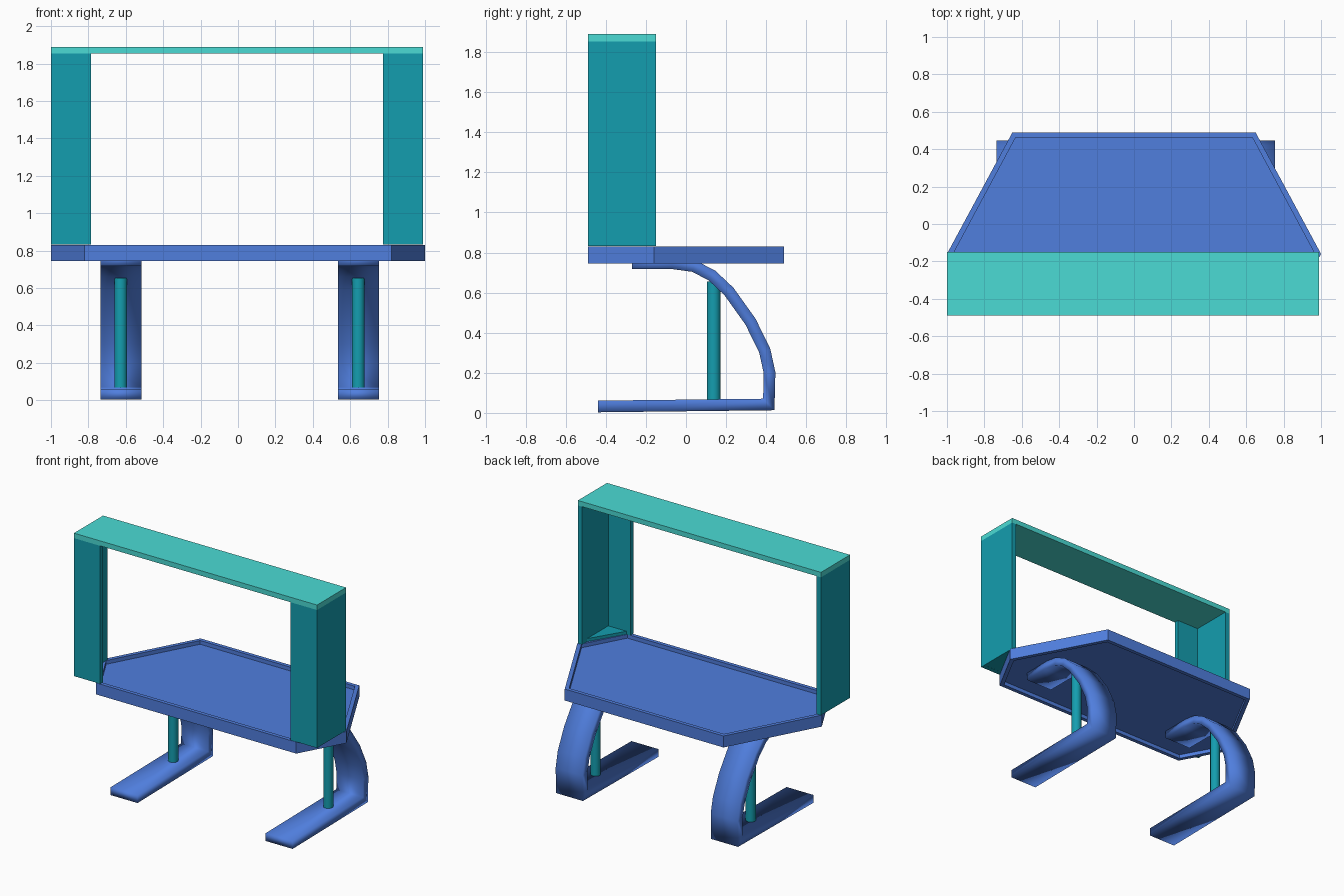
import bpy, bmesh
from mathutils import Vector

if "Cube" in bpy.data.objects:
    bpy.data.objects.remove(bpy.data.objects["Cube"])


def material(name, rgb):
    m = bpy.data.materials.new(name)
    m.diffuse_color = (*rgb, 1)
    m.use_nodes = True
    m.node_tree.nodes["Principled BSDF"].inputs["Base Color"].default_value = m.diffuse_color
    return m


BLUE = material("blue", (0.08, 0.21, 0.73))
TEAL = material("teal", (0.007, 0.34, 0.43))
AQUA = material("aqua", (0.07, 0.71, 0.66))


def finish(bm, name, mat):
    bmesh.ops.recalc_face_normals(bm, faces=bm.faces[:])
    me = bpy.data.meshes.new(name)
    bm.to_mesh(me)
    bm.free()
    me.materials.append(mat)
    ob = bpy.data.objects.new(name, me)
    bpy.context.collection.objects.link(ob)
    return ob


def prism(bm, outline, z0, z1):
    """Extrude an xy outline from z0 to z1; returns bottom and top faces."""
    lo = [bm.verts.new((x, y, z0)) for x, y in outline]
    hi = [bm.verts.new((x, y, z1)) for x, y in outline]
    n = len(outline)
    for i in range(n):
        j = (i + 1) % n
        bm.faces.new((lo[i], lo[j], hi[j], hi[i]))
    return bm.faces.new(lo[::-1]), bm.faces.new(hi)


# Six-sided desktop, recessed on the top and the underside
bm = bmesh.new()
caps = prism(bm, [(-0.82, -0.49), (0.82, -0.49), (1, -0.16),
                  (0.65, 0.49), (-0.65, 0.49), (-1, -0.16)], 0.745, 0.83)
bm.normal_update()
for cap in caps:
    bmesh.ops.inset_region(bm, faces=[cap], thickness=0.033)
    bmesh.ops.inset_region(bm, faces=[cap], thickness=0, depth=-0.028)
finish(bm, "desktop", BLUE)

# Upper board
bm = bmesh.new()
prism(bm, [(-1, -0.49), (0.99, -0.49), (0.99, -0.15), (-1, -0.15)], 1.853, 1.89)
finish(bm, "upper_board", AQUA)

# L-shaped uprights, each with a triangular foot plate outside the desktop edge
T = 0.035
for side, s in (("left", -1), ("right", 1)):
    def sx(pts):
        return [(s * x - 0.005, y) for x, y in pts]
    bm = bmesh.new()
    prism(bm, sx([(0.995, -0.49), (0.995, -0.15), (0.995 - T, -0.15),
                  (0.995 - T, -0.49 + T), (0.78, -0.49 + T), (0.78, -0.49)]), 0.832, 1.853)
    finish(bm, side + "_upright", TEAL)
    bm = bmesh.new()
    prism(bm, sx([(0.994, -0.489), (0.994, -0.151), (0.79, -0.489)]), 0.8325, 0.855)
    finish(bm, side + "_upright_base", TEAL)

# Legs: a flat strap swept along a foot, a bow and a mounting tab (y, z path)
PATH = [Vector(p) for p in (
    (-0.44, 0.032), (0.413, 0.042), (0.417, 0.2), (0.393, 0.31), (0.322, 0.455),
    (0.215, 0.605), (0.13, 0.685), (0.04, 0.732), (-0.07, 0.747), (-0.27, 0.747))]


def strap(name, cx, half_w=0.11, half_t=0.029):
    bm = bmesh.new()
    rings = []
    for i, p in enumerate(PATH):
        a = (p - PATH[max(i - 1, 0)]).normalized()
        b = (PATH[min(i + 1, len(PATH) - 1)] - p).normalized()
        t = (a + b).normalized()
        ref = b if b.length else a
        # Mitre the joint so the strap keeps its thickness
        n = Vector((-t.y, t.x)) * half_t / t.dot(ref)
        rings.append([bm.verts.new((cx + u * half_w, p.x + v * n.x, p.y + v * n.y))
                      for u, v in ((-1, -1), (1, -1), (1, 1), (-1, 1))])
    for r, q in zip(rings, rings[1:]):
        for k in range(4):
            m = (k + 1) % 4
            bm.faces.new((r[k], r[m], q[m], q[k]))
    bm.faces.new(rings[0])
    bm.faces.new(rings[-1])
    for f in bm.faces:
        f.smooth = True
    return finish(bm, name, BLUE)


for side, cx in (("left", -0.625), ("right", 0.645)):
    strap(side + "_leg", cx)
    # Round support post between foot and bow
    bpy.ops.mesh.primitive_cylinder_add(vertices=24, radius=0.034, depth=0.605,
                                        location=(cx - 0.002, 0.138, 0.3525))
    post = bpy.context.object
    post.name = side + "_post"
    post.data.materials.append(TEAL)
    bpy.ops.object.shade_smooth_by_angle()
